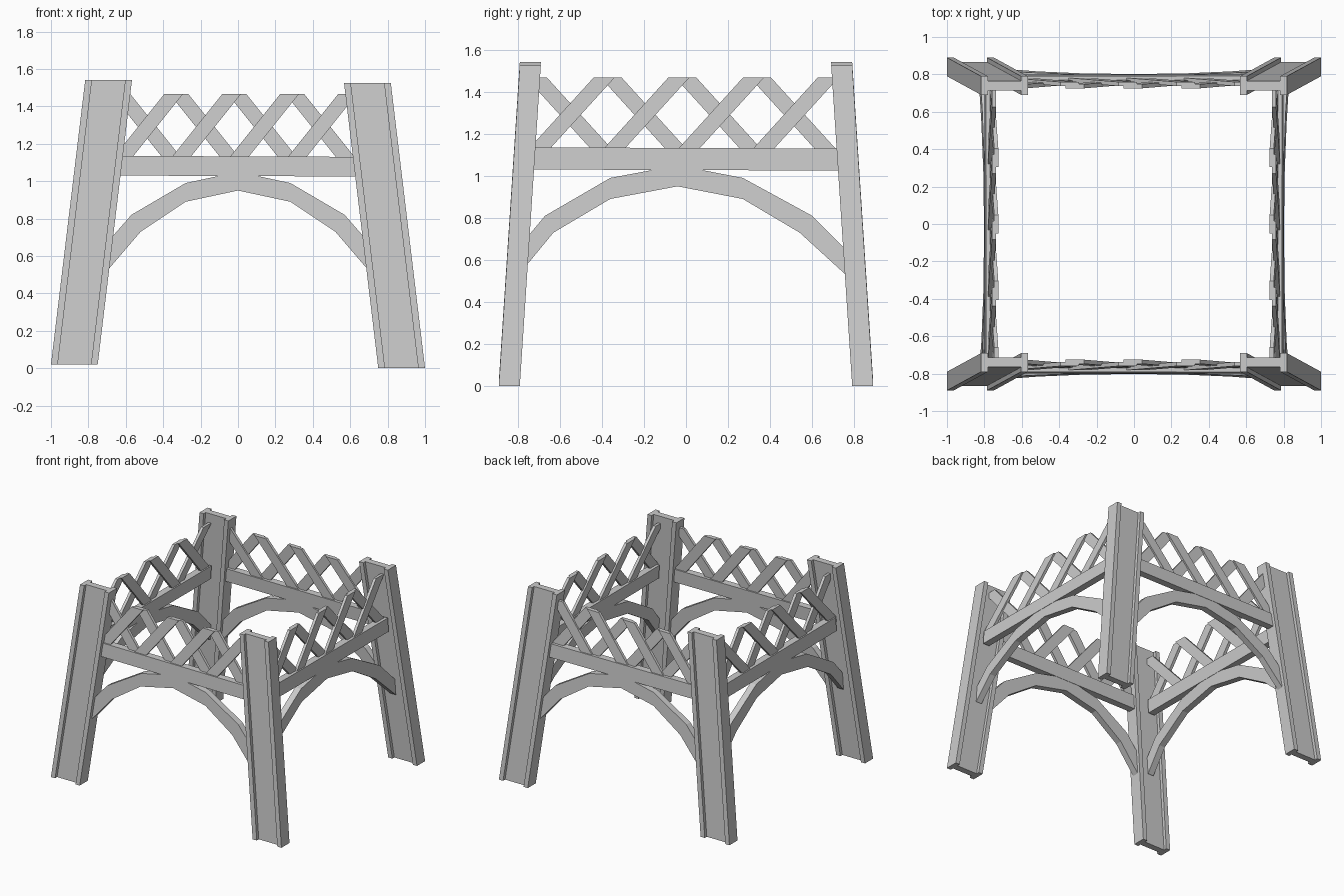
import bpy, bmesh
from mathutils import Vector

if "Cube" in bpy.data.objects:
    bpy.data.objects.remove(bpy.data.objects["Cube"])

LEAN = 0.066          # how far each side leans inwards per unit of height
DEPTH = 0.768         # distance of a side's plane from the centre at beam height
BEAM_Z = 1.08


def finish(bm, name):
    bmesh.ops.recalc_face_normals(bm, faces=bm.faces)
    mesh = bpy.data.meshes.new(name)
    bm.to_mesh(mesh)
    bm.free()
    bpy.context.scene.collection.objects.link(bpy.data.objects.new(name, mesh))


def add_strip(bm, place, upper, lower, thick, offset=0.0):
    """Solid band between two (u, z) polylines, lying in a leaning side plane."""
    rings = []
    for (a, b) in zip(upper, lower):
        pts = [(a, -1), (a, 1), (b, 1), (b, -1)]
        rings.append([bm.verts.new(place(u, z, offset + s * thick / 2)) for (u, z), s in pts])
    for r, q in zip(rings, rings[1:]):
        for i in range(4):
            j = (i + 1) % 4
            bm.faces.new((r[i], r[j], q[j], q[i]))
    bm.faces.new(rings[0])
    bm.faces.new(rings[-1])


def side_plane(axis, sign):
    def place(u, z, d):
        w = sign * (DEPTH - LEAN * (z - BEAM_Z) + d)
        return Vector((u, w, z)) if axis == 'y' else Vector((w, u, z))
    return place


# Four leaning I-section legs
def leg(name, sx, sy, z0, z1):
    hx, hy, flange, web = 0.125, 0.05, 0.036, 0.025
    i = hx - flange
    section = [(-hx, -hy), (-i, -hy), (-i, -web), (i, -web), (i, -hy), (hx, -hy),
               (hx, hy), (i, hy), (i, web), (-i, web), (-i, hy), (-hx, hy)]
    bm = bmesh.new()
    low = [bm.verts.new((sx * 0.875 + x, sy * 0.84 + y, z0)) for x, y in section]
    top = [bm.verts.new((sx * 0.692 + x, sy * 0.74 + y, z1)) for x, y in section]
    for k in range(12):
        n = (k + 1) % 12
        bm.faces.new((low[k], low[n], top[n], top[k]))
    # caps: two flanges and the web
    for ring in (low, top):
        for cap in ((0, 1, 2, 9, 10, 11), (2, 3, 8, 9), (3, 4, 5, 6, 7, 8)):
            bm.faces.new([ring[c] for c in cap])
    finish(bm, name)


for sy, fb in ((-1, "front"), (1, "back")):
    leg(fb + "_right_leg", 1, sy, 0.0, 1.525)
    leg(fb + "_left_leg", -1, sy, 0.02, 1.54)


# Beam, arch and lattice on one side of the frame
def side(name, axis, sign, beam_half, arch_up, arch_low, crossings, slope):
    place = side_plane(axis, sign)

    bm = bmesh.new()
    add_strip(bm, place, [(-beam_half, 1.135), (beam_half, 1.13)],
              [(-beam_half, 1.03), (beam_half, 1.025)], 0.055)
    finish(bm, name + "_beam")

    bm = bmesh.new()
    add_strip(bm, place, arch_up, arch_low, 0.05)
    finish(bm, name + "_arch")

    # crossing slats, cut level at the top, one layer behind the other
    bm = bmesh.new()
    mid, z0, z1, hw = 1.29, 1.09, 1.467, 0.05
    for c in crossings:
        for d in (1, -1):
            a, b = c + d * (z0 - mid) / slope, c + d * (z1 - mid) / slope
            add_strip(bm, place, [(a - hw, z0), (b - hw, z1)],
                      [(a + hw, z0), (b + hw, z1)], 0.022, d * 0.006)
    finish(bm, name + "_lattice")


front_up = [(-0.71, 0.66), (-0.57, 0.82), (-0.28, 0.99), (0, 1.05),
            (0.28, 0.99), (0.57, 0.82), (0.71, 0.66)]
front_low = [(-0.70, 0.52), (-0.52, 0.73), (-0.28, 0.89), (0, 0.95),
             (0.28, 0.89), (0.52, 0.73), (0.70, 0.52)]
side_up = [(-0.77, 0.69), (-0.67, 0.81), (-0.36, 0.99), (-0.04, 1.05),
           (0.27, 0.99), (0.60, 0.81), (0.77, 0.64)]
side_low = [(-0.77, 0.56), (-0.63, 0.73), (-0.36, 0.89), (-0.04, 0.95),
            (0.27, 0.89), (0.54, 0.73), (0.77, 0.52)]

for sign, name in ((-1, "front"), (1, "back")):
    side(name, 'y', sign, 0.63, front_up, front_low, (-0.485, -0.175, 0.135, 0.445), 1.25)
for sign, name in ((-1, "left"), (1, "right")):
    side(name, 'x', sign, 0.725, side_up, side_low, (-0.55, -0.195, 0.16, 0.515), 1.1)
